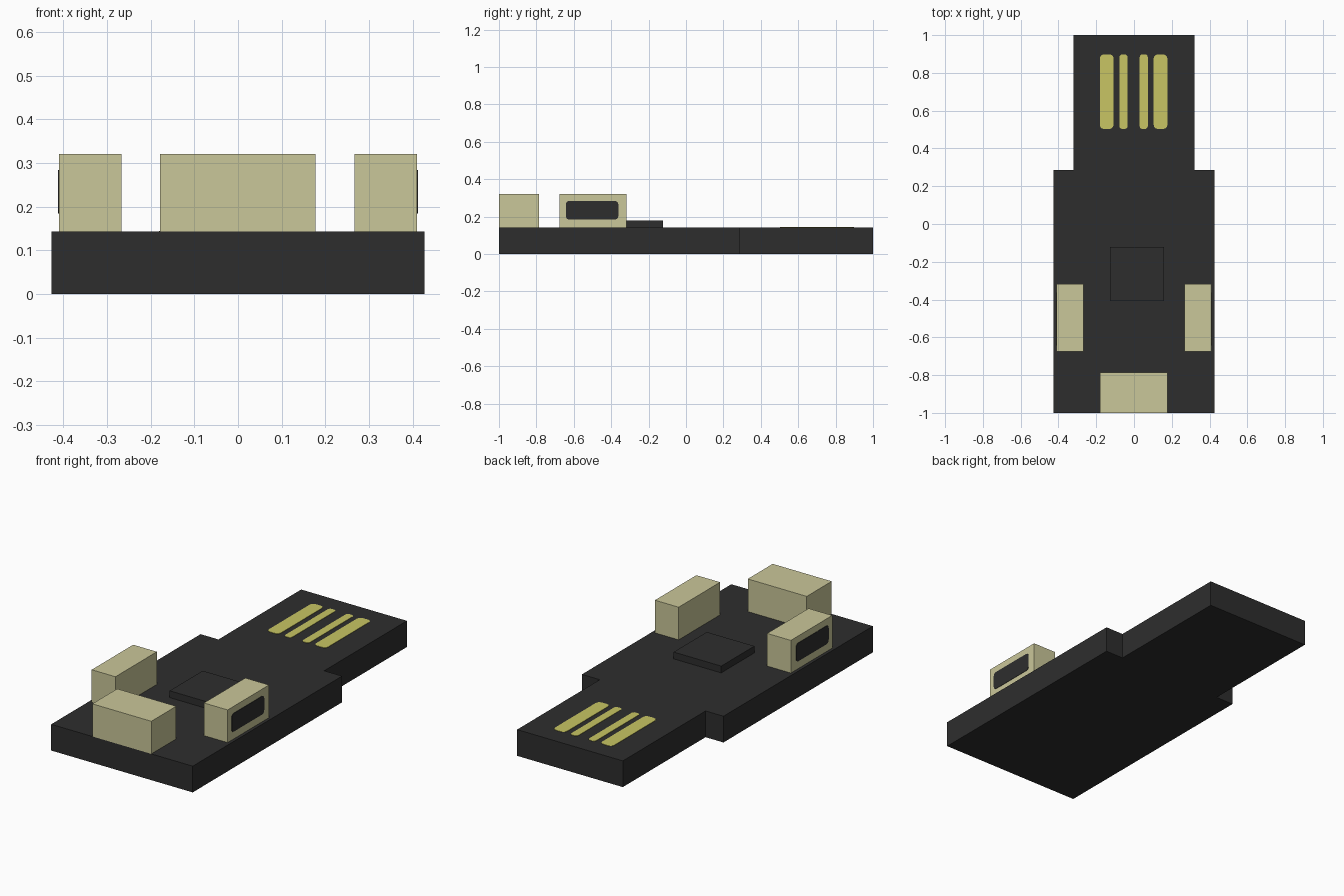
import bpy, bmesh, math
from mathutils import Matrix, Vector

if "Cube" in bpy.data.objects:
    bpy.data.objects.remove(bpy.data.objects["Cube"])

TOP = 0.143  # board top height


def material(name, rgb):
    m = bpy.data.materials.new(name)
    m.diffuse_color = (*rgb, 1)
    m.use_nodes = True
    m.node_tree.nodes["Principled BSDF"].inputs["Base Color"].default_value = m.diffuse_color
    return m


black = material("board black", (0.027, 0.027, 0.027))
cream = material("connector cream", (0.59, 0.57, 0.32))
gold = material("contact gold", (0.58, 0.56, 0.125))


def prism(name, points, depth, mat, matrix=Matrix()):
    """Extrude a flat outline along its local z, then place it."""
    bm = bmesh.new()
    face = bm.faces.new([bm.verts.new((x, y, 0)) for x, y in points])
    ext = bmesh.ops.extrude_face_region(bm, geom=[face])
    moved = [g for g in ext["geom"] if isinstance(g, bmesh.types.BMVert)]
    bmesh.ops.translate(bm, verts=moved, vec=(0, 0, depth))
    bmesh.ops.recalc_face_normals(bm, faces=bm.faces)
    bm.transform(matrix)
    mesh = bpy.data.meshes.new(name)
    bm.to_mesh(mesh)
    bm.free()
    mesh.materials.append(mat)
    ob = bpy.data.objects.new(name, mesh)
    bpy.context.collection.objects.link(ob)
    return ob


def rect(x0, x1, y0, y1):
    return [(x0, y0), (x1, y0), (x1, y1), (x0, y1)]


def rounded(x0, x1, y0, y1, r, steps=3):
    pts = []
    corners = [(x1 - r, y1 - r), (x0 + r, y1 - r), (x0 + r, y0 + r), (x1 - r, y0 + r)]
    for i, (cx, cy) in enumerate(corners):
        for s in range(steps + 1):
            a = math.pi / 2 * (i + s / steps)
            pts.append((cx + r * math.cos(a), cy + r * math.sin(a)))
    return pts


def up(z):
    return Matrix.Translation((0, 0, z))


# Stepped circuit board with narrow plug end
prism("board", [(-0.427, -1), (0.427, -1), (0.427, 0.287), (0.319, 0.287),
                (0.319, 1), (-0.319, 1), (-0.319, 0.287), (-0.427, 0.287)], TOP, black)

# Chip
prism("chip", rect(-0.127, 0.16, -0.408, -0.122), 0.037, black, up(TOP))

# Gold contact strips on the plug
for i, (x0, x1, r) in enumerate([(-0.181, -0.108, 0.022), (-0.077, -0.034, 0.015),
                                 (0.03, 0.073, 0.015), (0.104, 0.177, 0.022)]):
    prism(f"contact_{i + 1}", rounded(x0, x1, 0.503, 0.898, r), 0.002, gold, up(TOP))

# Connector at the front edge
prism("front_connector", rect(-0.179, 0.177, -1, -0.785), 0.178, cream, up(TOP))

# Side connectors with dark port openings facing outwards
for side, s in (("left", -1), ("right", 1)):
    xs = sorted((s * 0.267, s * 0.41))
    prism(f"{side}_connector", rect(*xs, -0.675, -0.318), 0.178, cream, up(TOP))
    # local x -> world y, local y -> world z, local z -> outward
    place = Matrix(((0, 0, s, s * 0.41), (1, 0, 0, 0), (0, 1, 0, 0), (0, 0, 0, 1)))
    port = prism(f"{side}_port", rounded(-0.642, -0.362, 0.184, 0.284, 0.018), 0.002, black, place)
    if s < 0:  # mirrored placement flips the faces
        port.data.flip_normals()
